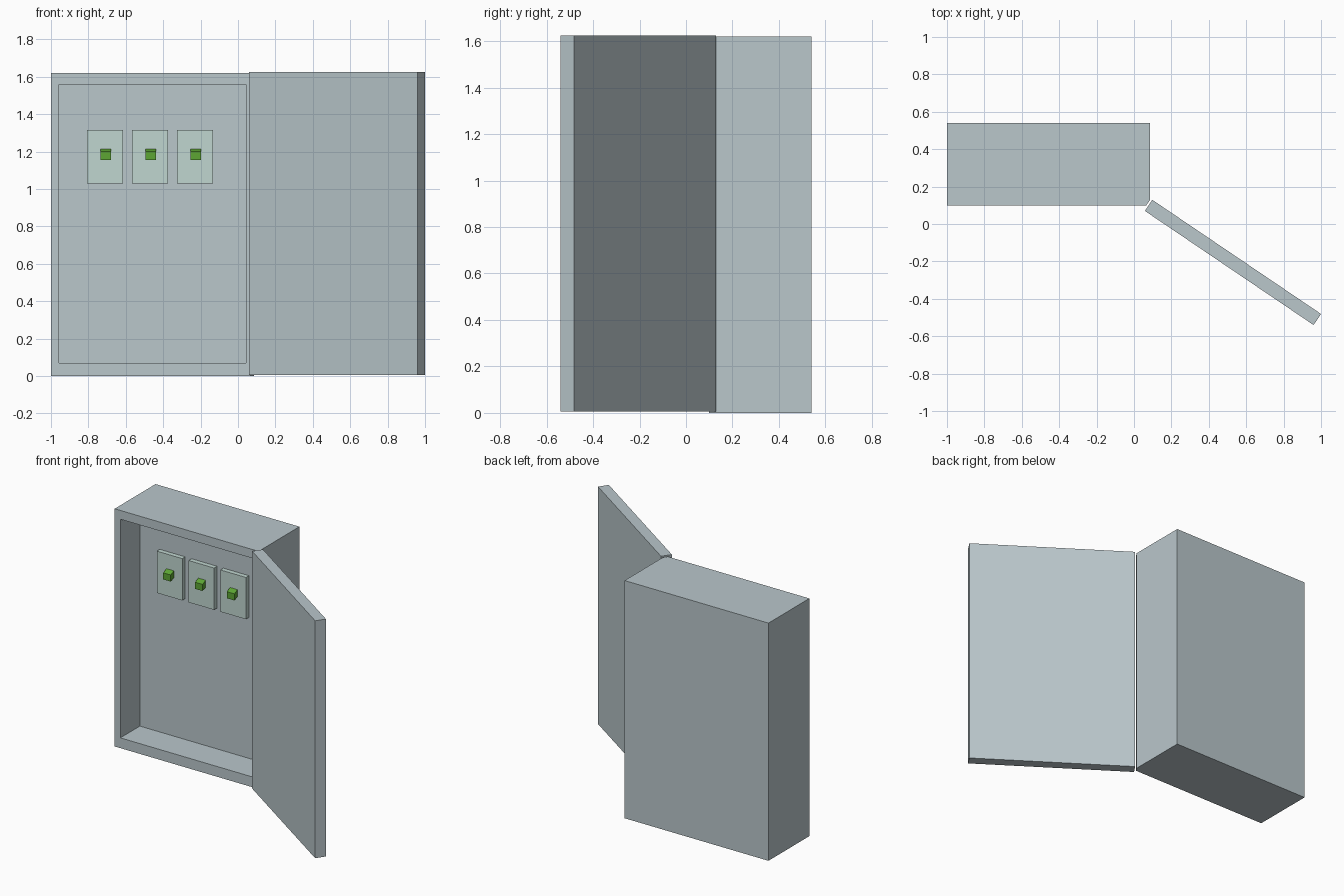
import bpy, bmesh
from mathutils import Vector

if "Cube" in bpy.data.objects:
    bpy.data.objects.remove(bpy.data.objects["Cube"])


def material(name, rgb):
    m = bpy.data.materials.new(name)
    m.diffuse_color = (*rgb, 1)
    m.use_nodes = True
    m.node_tree.nodes["Principled BSDF"].inputs["Base Color"].default_value = m.diffuse_color
    return m


GREY = material("grey_metal", (0.49, 0.57, 0.60))
PALE = material("pale_green_grey", (0.53, 0.67, 0.63))
GREEN = material("switch_green", (0.11, 0.38, 0.033))


def finish(bm, name, mat):
    bmesh.ops.recalc_face_normals(bm, faces=bm.faces)
    me = bpy.data.meshes.new(name)
    bm.to_mesh(me)
    bm.free()
    me.materials.append(mat)
    ob = bpy.data.objects.new(name, me)
    bpy.context.collection.objects.link(ob)
    return ob


def prism(profile, depth):
    """Extrude a closed 3D outline along a vector."""
    bm = bmesh.new()
    face = bm.faces.new([bm.verts.new(p) for p in profile])
    ext = bmesh.ops.extrude_face_region(bm, geom=[face], use_keep_orig=True)
    verts = [g for g in ext["geom"] if isinstance(g, bmesh.types.BMVert)]
    bmesh.ops.translate(bm, verts=verts, vec=Vector(depth))
    bmesh.ops.recalc_face_normals(bm, faces=bm.faces)
    return bm


# cabinet: footprint with a small chamfer beside the hinge
outline = [(-1, 0.10), (0.066, 0.10), (0.085, 0.128), (0.085, 0.54), (-1, 0.54)]
bm = prism([(x, y, 0) for x, y in outline], (0, 0, 1.62))

# open recess in the front of the cabinet
front = next(f for f in bm.faces if f.normal.y < -0.99)
bmesh.ops.inset_individual(bm, faces=[front], thickness=0.01)
for v in front.verts:
    v.co.x = -0.957 if v.co.x < -0.5 else 0.043
    v.co.z = 0.07 if v.co.z < 0.8 else 1.56
pocket = bmesh.ops.extrude_discrete_faces(bm, faces=[front])["faces"][0]
bmesh.ops.translate(bm, verts=pocket.verts[:], vec=(0, 0.21, 0))
finish(bm, "cabinet", GREY)

# open door
door = [(0.058, 0.07), (0.96, -0.54), (1.0, -0.481), (0.098, 0.129)]
finish(prism([(x, y, 0.007) for x, y in door], (0, 0, 1.618)), "door", GREY)

# three breaker boxes, each with a drooping switch lever
for i, x in enumerate((-0.711, -0.471, -0.231)):
    side = [(0.31, 1.03), (0.278, 1.03), (0.278, 1.315), (0.31, 1.315)]
    finish(prism([(x - 0.096, y, z) for y, z in side], (0.192, 0, 0)),
           f"breaker_box_{i + 1}", PALE)
    lever = [(0.285, 1.17), (0.243, 1.155), (0.243, 1.2), (0.278, 1.215), (0.285, 1.215)]
    finish(prism([(x + 0.005 - 0.028, y, z) for y, z in lever], (0.056, 0, 0)),
           f"switch_{i + 1}", GREEN)
